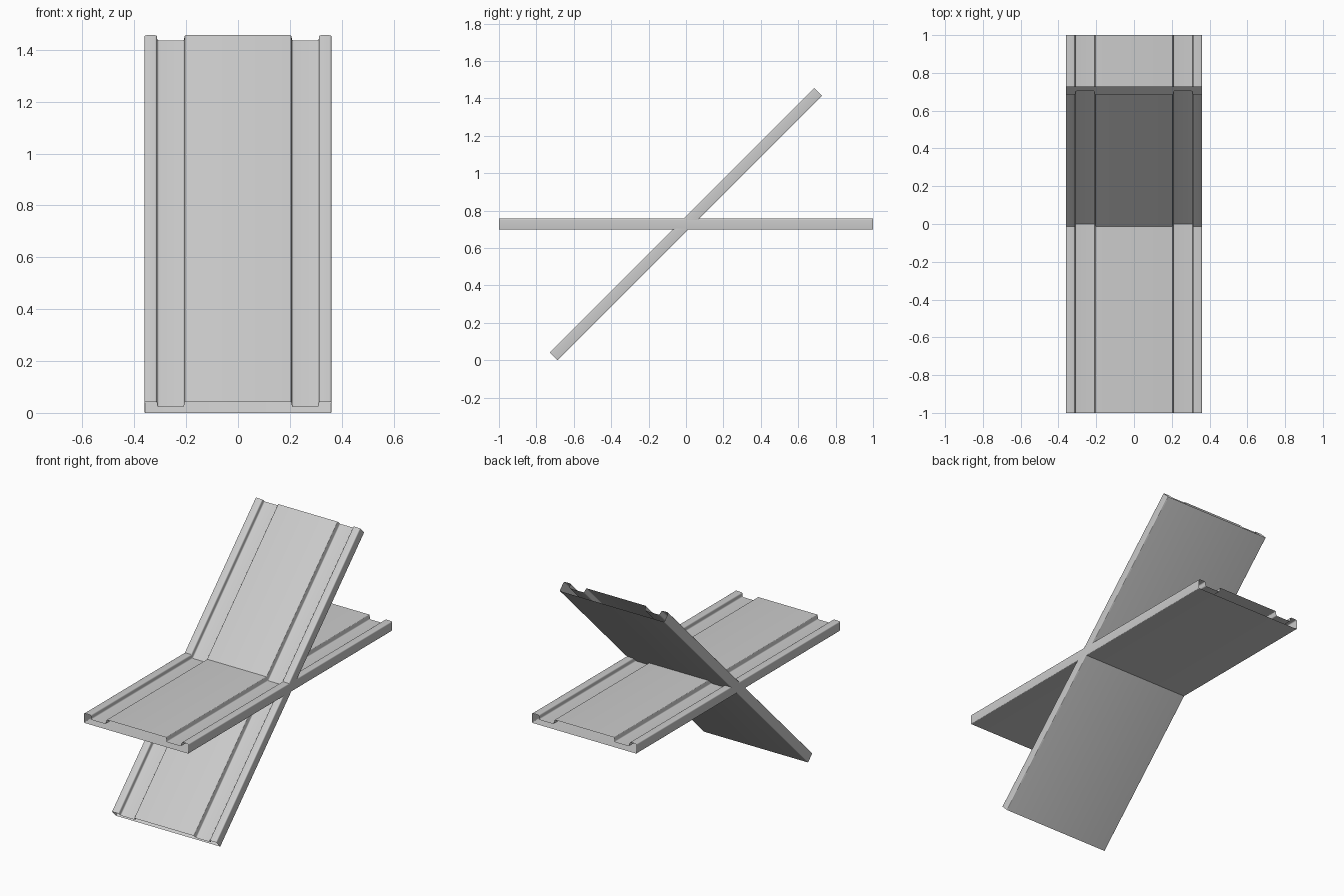
import bpy, bmesh, math
from mathutils import Vector

if "Cube" in bpy.data.objects:
    bpy.data.objects.remove(bpy.data.objects["Cube"])

HALF_T = 0.03                          # half thickness of a plank
CENTRE_Z = (1 + HALF_T) / math.sqrt(2)
FLOOR = HALF_T - 0.028                 # groove floor

# Right half of the section: (x, z, corner radius)
half = [(0.205, HALF_T, 0.004), (0.209, FLOOR, 0.006), (0.311, FLOOR, 0.008),
        (0.313, HALF_T, 0.008), (0.36, HALF_T, 0.008), (0.36, -HALF_T, 0.005)]
section = half + [(-x, z, r) for x, z, r in reversed(half)]


def rounded(points, steps=4):
    """Round every corner of a closed outline."""
    out = []
    for i, (x, z, r) in enumerate(points):
        p = Vector((x, z))
        a = p + (Vector(points[i - 1][:2]) - p).normalized() * r
        b = p + (Vector(points[(i + 1) % len(points)][:2]) - p).normalized() * r
        for k in range(steps + 1):
            t = k / steps
            out.append(a * (1 - t) ** 2 + p * 2 * t * (1 - t) + b * t * t)
    return out


def plank(name, tilt):
    """Hollow grooved plank with open ends, running along y."""
    bm = bmesh.new()
    outline = rounded(section)
    front = [bm.verts.new((p.x, -1, p.y)) for p in outline]
    back = [bm.verts.new((p.x, 1, p.y)) for p in outline]
    n = len(outline)
    for i in range(n):
        j = (i + 1) % n
        bm.faces.new((front[i], back[i], back[j], front[j]))
    mesh = bpy.data.meshes.new(name)
    bm.to_mesh(mesh)
    bm.free()
    ob = bpy.data.objects.new(name, mesh)
    bpy.context.collection.objects.link(ob)
    ob.location.z = CENTRE_Z
    ob.rotation_euler.x = tilt
    bpy.ops.object.select_all(action='DESELECT')
    ob.select_set(True)
    bpy.context.view_layer.objects.active = ob
    bpy.ops.object.shade_smooth_by_angle(angle=math.radians(30))


# Level plank and the one crossing it at 45 degrees
plank("level_plank", 0)
plank("tilted_plank", math.radians(45))
